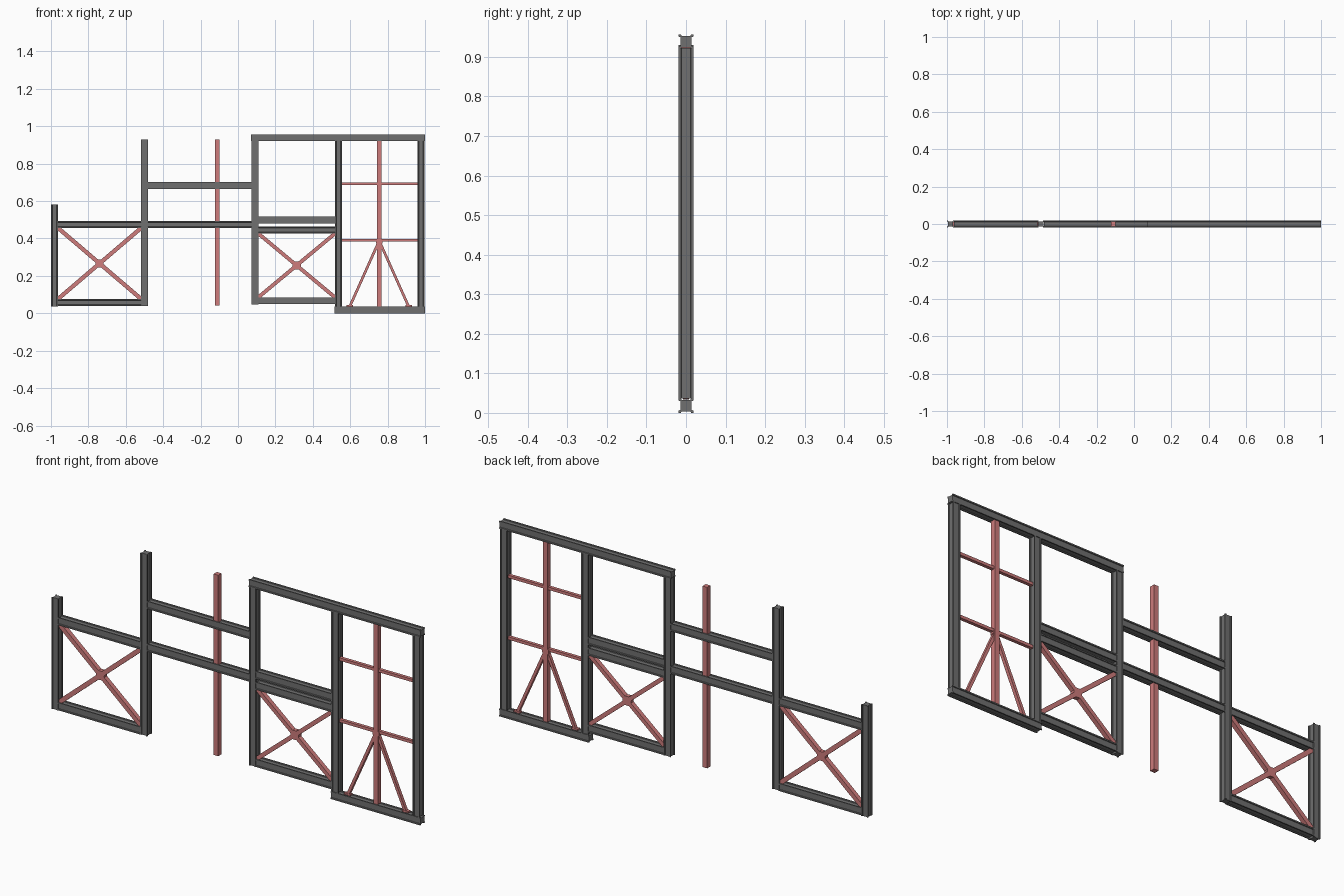
import bpy, bmesh
from math import cos, sin, pi
from mathutils import Vector, Matrix

if "Cube" in bpy.data.objects:
    bpy.data.objects.remove(bpy.data.objects["Cube"])

def paint(name, color):
    m = bpy.data.materials.new(name)
    m.diffuse_color = color
    m.use_nodes = True
    m.node_tree.nodes["Principled BSDF"].inputs["Base Color"].default_value = m.diffuse_color
    return m

STEEL = paint("dark_steel", (0.16, 0.16, 0.16, 1))
RED = paint("red_primer", (0.62, 0.2, 0.2, 1))

def grooved(h, lip=0.006, depth=0.004):
    """Square section with a shallow channel in each of its four faces."""
    a, b = h - lip, h - lip - 0.001
    side = [(h, -h), (h, -a), (h - depth, -b), (h - depth, b), (h, a)]
    pts = []
    for k in range(4):
        c, s = round(cos(k * pi / 2)), round(sin(k * pi / 2))
        pts += [(c * x - s * y, s * x + c * y) for x, y in side]
    return pts

def rect(w, d):
    return [(w, -d), (w, d), (-w, d), (-w, -d)]

def sweep(name, p, q, profile, mat):
    """Extrude a section from p to q, both given as (x, z) in the wall plane."""
    a, b = Vector((p[0], 0, p[1])), Vector((q[0], 0, q[1]))
    d = (b - a).normalized()
    v = Vector((0, 1, 0))
    u = v.cross(d)
    bm = bmesh.new()
    rings = [[bm.verts.new(o + u * x + v * y) for x, y in profile] for o in (a, b)]
    n = len(profile)
    for i in range(n):
        j = (i + 1) % n
        bm.faces.new((rings[0][i], rings[0][j], rings[1][j], rings[1][i]))
    bm.faces.new(rings[0][::-1])
    bm.faces.new(rings[1])
    bmesh.ops.recalc_face_normals(bm, faces=bm.faces)
    return finish(name, bm, mat)

def finish(name, bm, mat):
    me = bpy.data.meshes.new(name)
    bm.to_mesh(me)
    bm.free()
    ob = bpy.data.objects.new(name, me)
    bpy.context.collection.objects.link(ob)
    if mat:
        me.materials.append(mat)
    return ob

def hub(name, x, z, r, d):
    """Octagonal gusset lying in the wall plane."""
    bm = bmesh.new()
    rot = Matrix.Translation((x, 0, z)) @ Matrix.Rotation(pi / 2, 4, 'X') @ Matrix.Rotation(pi / 8, 4, 'Z')
    bmesh.ops.create_cone(bm, cap_ends=True, segments=8, radius1=r, radius2=r, depth=2 * d, matrix=rot)
    return finish(name, bm, RED)

H = 0.0185
STEEL_SECTION = grooved(H)

# Columns: centre x, bottom, top
for i, (x, z0, z1) in enumerate([(-0.981, 0.037, 0.583), (-0.499, 0.04, 0.93), (0.09, 0.047, 0.922),
                                 (0.537, 0.037, 0.922), (0.978, 0.037, 0.922)]):
    sweep(f"column_{i + 1}", (x, z0), (x, z1), STEEL_SECTION, STEEL)

# Horizontal beams: start x, end x, centre z
for name, x0, x1, z in [("top_beam", 0.07, 1.0, 0.9385), ("bottom_sill", 0.515, 1.0, 0.0185),
                        ("upper_link_beam", -0.481, 0.072, 0.684),
                        ("left_panel_rail", -0.963, -0.517, 0.475),
                        ("lower_link_beam", -0.481, 0.072, 0.475),
                        ("left_panel_sill", -0.963, -0.517, 0.058),
                        ("window_sill", 0.108, 0.519, 0.498),
                        ("centre_panel_rail", 0.108, 0.519, 0.445),
                        ("centre_panel_sill", 0.108, 0.519, 0.067)]:
    sweep(name, (x0, z), (x1, z), STEEL_SECTION, STEEL)

# Red studs
for name, x, z0, z1 in [("free_stud", -0.111, 0.043, 0.93), ("door_stud", 0.755, 0.037, 0.922)]:
    sweep(name, (x, z0), (x, z1), rect(0.0125, 0.0125), RED)

# Cross braces with a centre gusset
for name, x0, x1, z0, z1, w in [("left", -0.963, -0.517, 0.076, 0.457, 0.011),
                                ("centre", 0.108, 0.519, 0.085, 0.427, 0.010)]:
    sweep(f"{name}_brace_rising", (x0, z0), (x1, z1), rect(w, 0.011), RED)
    sweep(f"{name}_brace_falling", (x0, z1), (x1, z0), rect(w, 0.011), RED)
    hub(f"{name}_brace_gusset", (x0 + x1) / 2, (z0 + z1) / 2, 0.024, 0.011)

# Thin rails and splayed struts of the right panel
for i, z in enumerate((0.39, 0.692)):
    sweep(f"thin_rail_{i + 1}", (0.555, z), (0.96, z), rect(0.007, 0.008), RED)
for side, s in (("left", -1), ("right", 1)):
    sweep(f"{side}_strut", (0.755, 0.388), (0.755 + s * 0.157, 0.037), rect(0.007, 0.008), RED)
    sweep(f"{side}_strut_foot", (0.755 + s * 0.157, 0.037), (0.755 + s * 0.157, 0.045), rect(0.017, 0.009), RED)
hub("strut_gusset", 0.755, 0.382, 0.019, 0.011)
